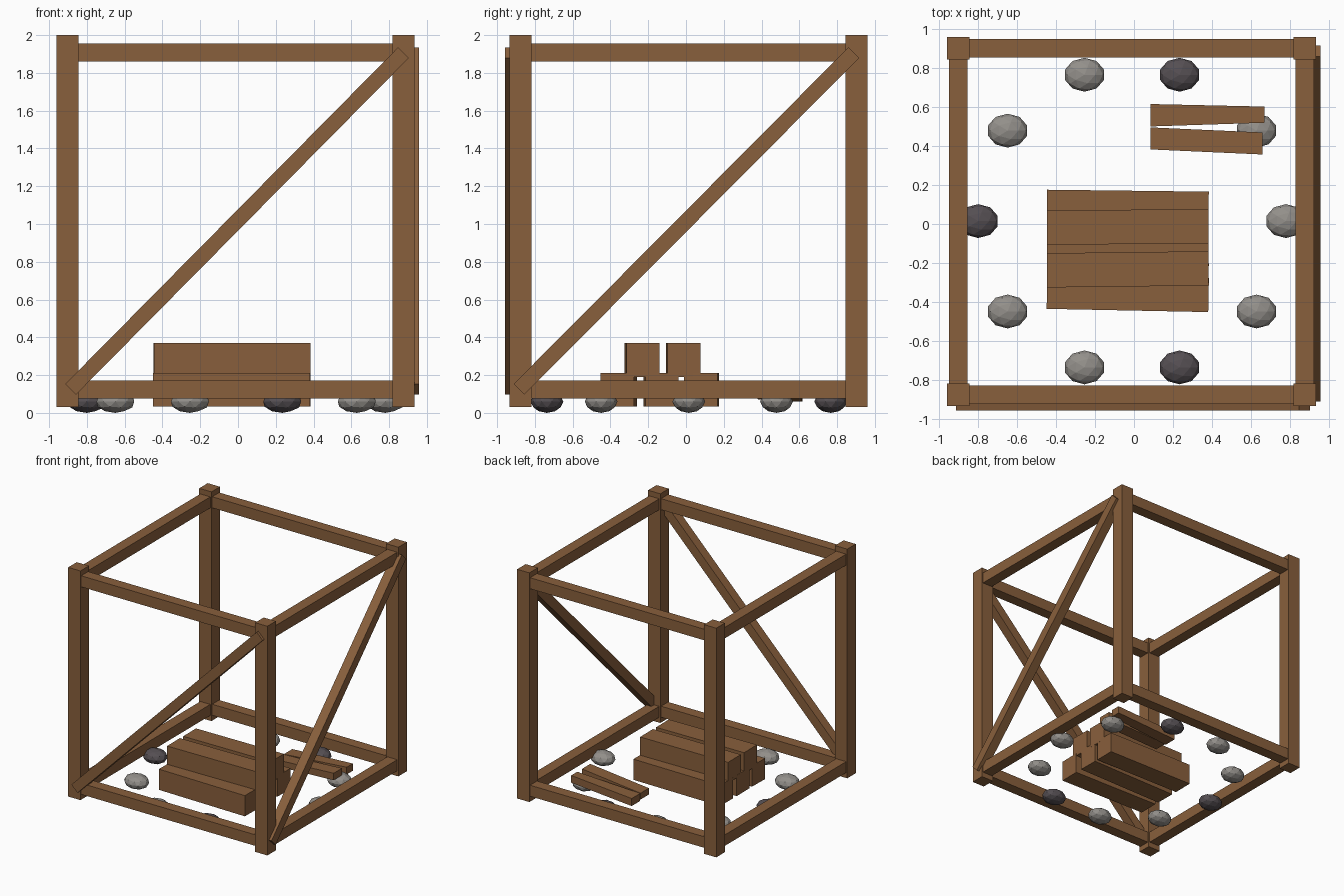
import bpy, bmesh, math
from mathutils import Vector, Matrix

if "Cube" in bpy.data.objects:
    bpy.data.objects.remove(bpy.data.objects["Cube"])


def material(name, rgb):
    m = bpy.data.materials.new(name)
    m.diffuse_color = (*rgb, 1)
    m.use_nodes = True
    m.node_tree.nodes["Principled BSDF"].inputs["Base Color"].default_value = m.diffuse_color
    return m


WOOD = material("brown_wood", (0.25, 0.115, 0.045))
LIGHT = material("light_stone", (0.29, 0.275, 0.255))
DARK = material("dark_stone", (0.09, 0.077, 0.085))


def finish(name, bm, mat):
    bmesh.ops.recalc_face_normals(bm, faces=bm.faces)
    me = bpy.data.meshes.new(name)
    bm.to_mesh(me)
    bm.free()
    me.materials.append(mat)
    ob = bpy.data.objects.new(name, me)
    bpy.context.collection.objects.link(ob)
    return ob


def box(name, size, loc, rot=0):
    bm = bmesh.new()
    bmesh.ops.create_cube(bm, size=1, matrix=Matrix.LocRotScale(
        Vector(loc), Matrix.Rotation(rot, 3, 'Z'), Vector(size)))
    return finish(name, bm, WOOD)


def bar(name, a, b, wide, tall):
    # box running from point a to point b, long side along local x
    a, b = Vector(a), Vector(b)
    d = (b - a).normalized()
    side = Vector((0, 0, 1)).cross(d).normalized()
    up = d.cross(side)
    bm = bmesh.new()
    bmesh.ops.create_cube(bm, size=1)
    for v in bm.verts:
        x, y, z = v.co
        v.co = (a + b) / 2 + d * (x * (b - a).length) + side * (y * wide) + up * (z * tall)
    return finish(name, bm, WOOD)


def plank(name, left, right):
    # each end: x, y low, y high, z low, z high
    bm = bmesh.new()
    bmesh.ops.create_cube(bm, size=1)
    for v in bm.verts:
        x, y0, y1, z0, z1 = right if v.co.x > 0 else left
        v.co = (x, y1 if v.co.y > 0 else y0, z1 if v.co.z > 0 else z0)
    return finish(name, bm, WOOD)


# Square frame: corner posts
X0, X1, Y0, Y1 = -0.902, 0.876, -0.877, 0.902
MX, MY = (X0 + X1) / 2, (Y0 + Y1) / 2
for sx, x in (("left", X0), ("right", X1)):
    for sy, y in (("front", Y0), ("back", Y1)):
        box(f"{sy}_{sx}_post", (0.116, 0.116, 1.97), (x, y, 1.015))

# Horizontal rails, bottom and top
for level, z in (("bottom", 0.123), ("top", 1.907)):
    for side, y in (("front", Y0), ("back", Y1)):
        box(f"{level}_{side}_rail", (X1 - X0, 0.095, 0.095), (MX, y, z))
    for side, x in (("left", X0), ("right", X1)):
        box(f"{level}_{side}_rail", (0.095, Y1 - Y0, 0.095), (x, MY, z))

# Diagonal braces on the front and right
bar("front_brace", (-0.886, -0.917, 0.125), (0.876, -0.917, 1.907), 0.08, 0.08)
bar("right_brace", (0.917, -0.884, 0.125), (0.917, 0.888, 1.907), 0.08, 0.08)

# Stacked timbers: three below, two on top
for i, (y, z, rot) in enumerate(((-0.356, 0.123, -0.02), (-0.132, 0.123, 0.012),
                                 (0.083, 0.123, -0.012), (-0.233, 0.28, 0.012),
                                 (-0.015, 0.28, 0.01))):
    box(f"stacked_timber_{i + 1}", (0.83, 0.176, 0.178), (-0.032, y, z), rot)

# Two loose planks leaning on a stone
plank("loose_plank_back", (0.085, 0.501, 0.616, 0.06, 0.125), (0.67, 0.52, 0.603, 0.1, 0.162))
plank("loose_plank_front", (0.085, 0.383, 0.496, 0.07, 0.125), (0.66, 0.357, 0.47, 0.11, 0.17))

# Ring of ten low-poly stones
for i in range(10):
    a = math.radians(36 * i)
    bm = bmesh.new()
    bmesh.ops.create_icosphere(bm, subdivisions=2, radius=1)
    bmesh.ops.scale(bm, vec=(0.105, 0.087, 0.06), verts=bm.verts)
    bmesh.ops.translate(bm, verts=bm.verts, vec=(
        -0.01 + 0.79 * math.cos(a), 0.015 + 0.79 * math.sin(a), 0.06))
    finish(f"stone_{i + 1}", bm, DARK if i % 3 == 2 else LIGHT)
